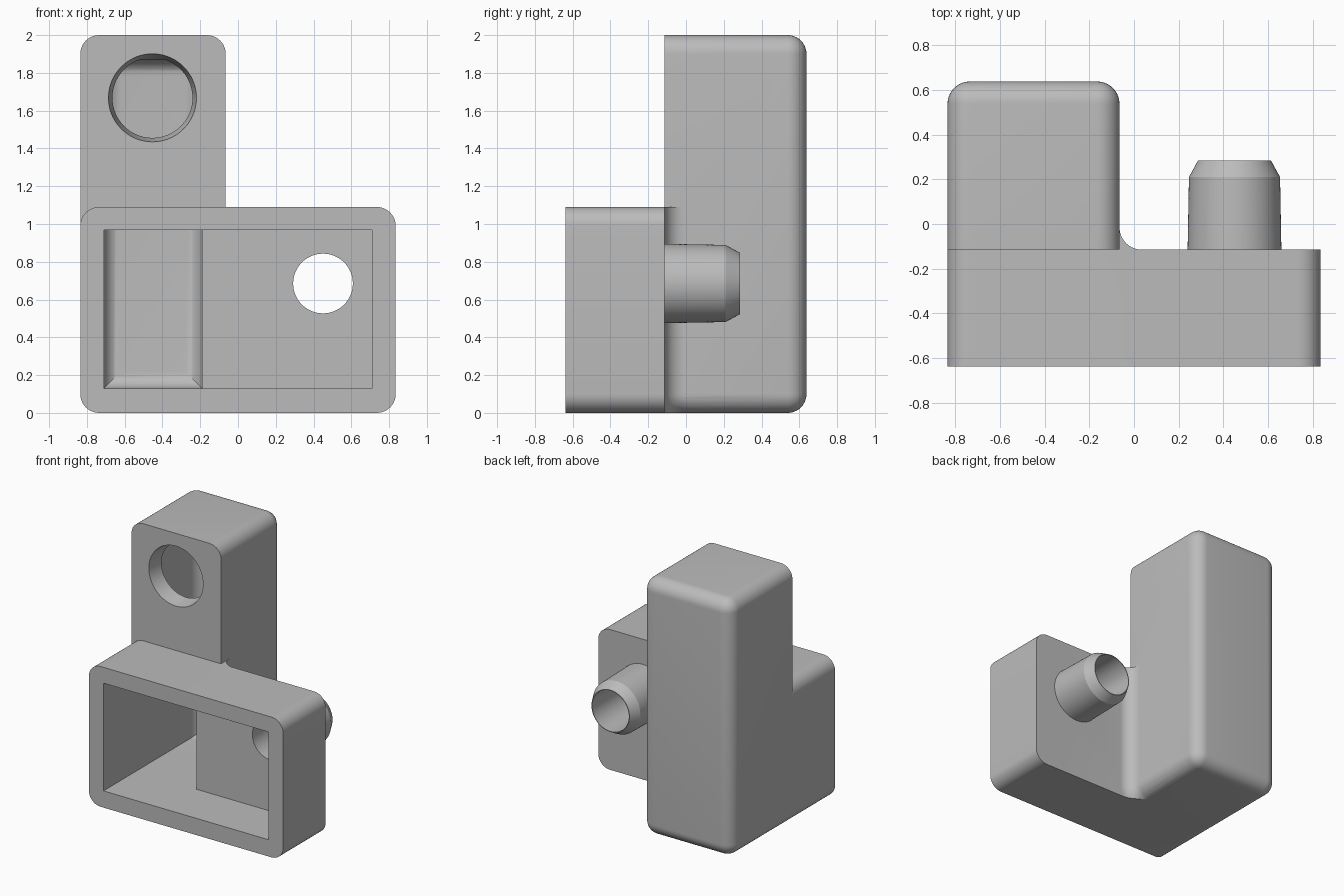
import bpy, bmesh
from math import sin, cos, pi, radians

if "Cube" in bpy.data.objects:
    bpy.data.objects.remove(bpy.data.objects["Cube"], do_unlink=True)

grey = bpy.data.materials.new("plain grey")
grey.use_nodes = True
grey.diffuse_color = (0.5, 0.5, 0.5, 1)
grey.node_tree.nodes["Principled BSDF"].inputs["Base Color"].default_value = (0.5, 0.5, 0.5, 1)

R = 0.1          # outer rounding
JOIN = -0.115    # plane where the front box meets the tower
SEG = 10


def finish(name, bm):
    bmesh.ops.recalc_face_normals(bm, faces=bm.faces)
    mesh = bpy.data.meshes.new(name)
    bm.to_mesh(mesh)
    bm.free()
    mesh.materials.append(grey)
    obj = bpy.data.objects.new(name, mesh)
    bpy.context.collection.objects.link(obj)
    return obj


def block(name, lo, hi, rounded=None, radius=R):
    """Box between two corners; rounded(a, b) picks the edges to round."""
    bm = bmesh.new()
    bmesh.ops.create_cube(bm, size=1)
    for v in bm.verts:
        v.co = [hi[i] if v.co[i] > 0 else lo[i] for i in range(3)]
    if rounded:
        edges = [e for e in bm.edges if rounded(e.verts[0].co, e.verts[1].co)]
        bmesh.ops.bevel(bm, geom=edges, offset=radius, segments=SEG, profile=0.5, affect='EDGES')
    return finish(name, bm)


def along_y(a, b):
    return abs(a.y - b.y) > 0.01


def turned(name, x, z, profile, n=72):
    """Closed solid turned about a line parallel to y, from (y, radius) pairs."""
    bm = bmesh.new()
    rings = [[bm.verts.new((x + r * cos(2 * pi * i / n), y, z + r * sin(2 * pi * i / n)))
              for i in range(n)] for y, r in profile]
    for a, b in zip(rings, rings[1:]):
        for i in range(n):
            j = (i + 1) % n
            bm.faces.new((a[i], a[j], b[j], b[i]))
    bm.faces.new(rings[0])
    bm.faces.new(rings[-1])
    return finish(name, bm)


def combine(target, tool, operation):
    mod = target.modifiers.new(operation.lower(), 'BOOLEAN')
    mod.operation, mod.solver, mod.object = operation, 'EXACT', tool
    bpy.context.view_layer.update()
    graph = bpy.context.evaluated_depsgraph_get()
    mesh = bpy.data.meshes.new_from_object(target.evaluated_get(graph))
    target.modifiers.clear()
    target.data = mesh
    bpy.data.objects.remove(tool, do_unlink=True)


def corner_fillet():
    """Concave fillet swept down the tower side and around its bottom edge."""
    section = [(R - R * cos(t), JOIN + R - R * sin(t))
               for t in [pi / 2 * i / SEG for i in range(SEG + 1)]]
    section += [(R, JOIN - 0.02), (-0.03, JOIN - 0.02), (-0.03, JOIN + R)]
    cx = -0.065 - R
    path = [(1.09, 0)] + [(R, -pi / 2 * i / SEG) for i in range(SEG + 1)]
    bm = bmesh.new()
    rings = [[bm.verts.new((cx + (R + d) * cos(t), y, z + (R + d) * sin(t)))
              for d, y in section] for z, t in path]
    n = len(section)
    for a, b in zip(rings, rings[1:]):
        for i in range(n):
            j = (i + 1) % n
            bm.faces.new((a[i], a[j], b[j], b[i]))
    bm.faces.new(rings[0])
    bm.faces.new(rings[-1])
    fillet = finish("fillet", bm)
    combine(fillet, block("clip", (-1, -1, 0), (1, 1, 1.5)), 'INTERSECT')
    return fillet


# Outer shell: front box, tower, fillet and hose spout
body = block("hollow_housing", (-0.835, -0.638, 0), (0.835, JOIN, 1.09), along_y)
tower = block("tower", (-0.835, JOIN, 0), (-0.065, 0.638, 2),
              lambda a, b: along_y(a, b) or min(a.y, b.y) > 0)
spout = turned("spout", 0.45, 0.685,
               [(-0.2, 0.211), (JOIN, 0.21), (0.21, 0.204), (0.285, 0.163)])
for part in (tower, corner_fillet(), spout):
    combine(body, part, 'UNION')

# Inner hollows: front chamber, tower chamber and the passage between them
chamber = block("chamber", (-0.71, -0.8, 0.13), (0.71, -0.24, 0.967))
shaft = block("shaft", (-0.71, 0.01, 0.13), (-0.19, 0.515, 1.87),
              lambda a, b: min(a.y, b.y) > 0.3, 0.09)
passage = block("passage", (-0.71, -0.3, 0.13), (-0.19, 0.1, 0.967))

# Round openings: tapered socket in the tower front, bore through the spout
socket = turned("socket", -0.453, 1.668, [(-0.2, 0.247), (JOIN, 0.233), (0.01, 0.212), (0.06, 0.204)])
bore = turned("bore", 0.45, 0.685, [(-0.4, 0.158), (0.4, 0.158)])
for cutter in (chamber, shaft, passage, socket, bore):
    combine(body, cutter, 'DIFFERENCE')

bpy.ops.object.select_all(action='DESELECT')
body.select_set(True)
bpy.context.view_layer.objects.active = body
bpy.ops.object.shade_smooth_by_angle(angle=radians(25))
